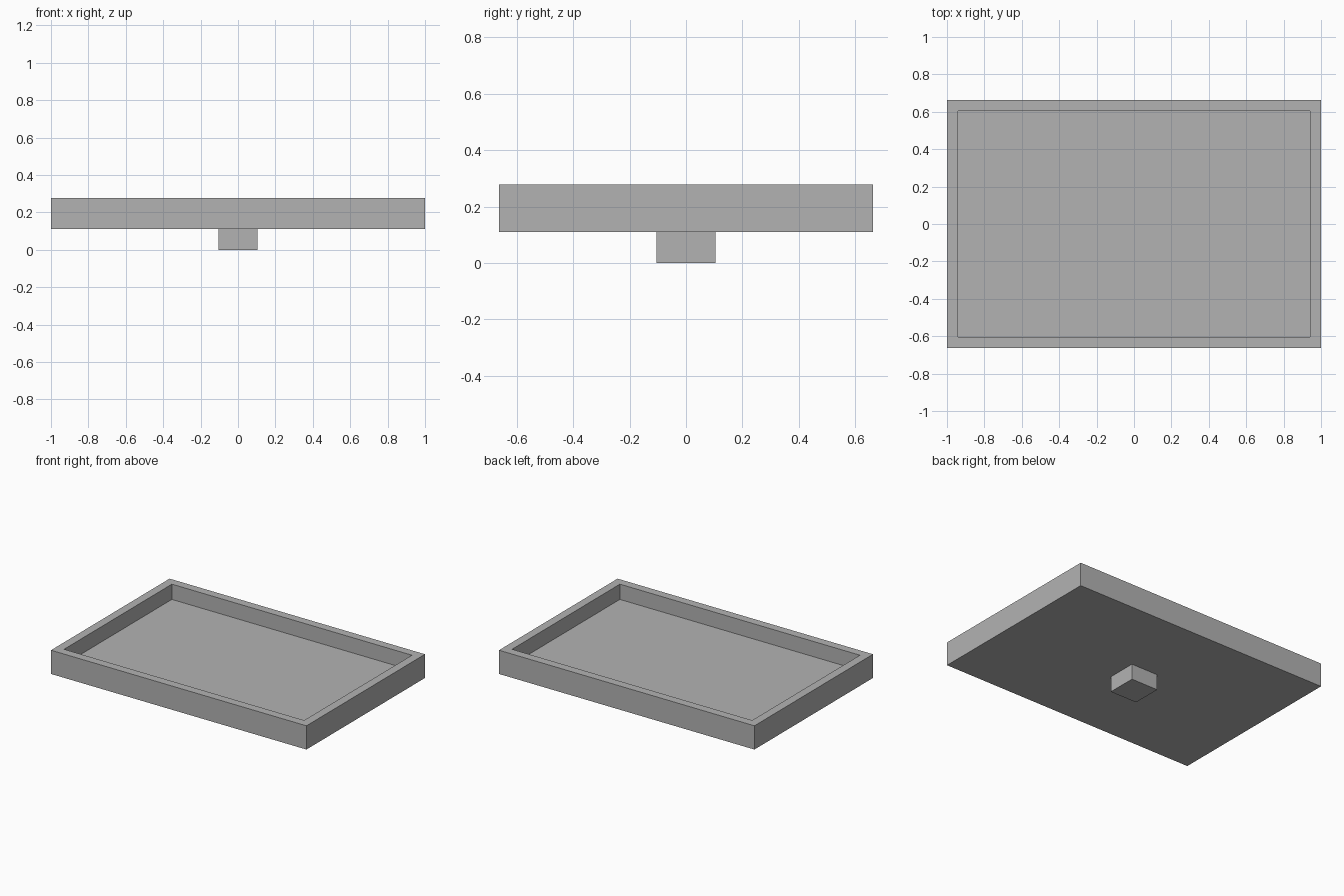
import bpy
import bmesh
from mathutils import Matrix

if "Cube" in bpy.data.objects:
    bpy.data.objects.remove(bpy.data.objects["Cube"])

HALF_X, HALF_Y = 1.0, 0.663      # outer half sizes of the tray
BASE_Z, TOP_Z = 0.11, 0.278      # underside and rim heights
WALL = 0.06                      # wall and floor thickness
PEG = 0.21                       # peg width

grey = bpy.data.materials.new("grey")
grey.diffuse_color = (0.45, 0.45, 0.45, 1)
grey.use_nodes = True
grey.node_tree.nodes["Principled BSDF"].inputs["Base Color"].default_value = grey.diffuse_color


def box(bm, size, z0):
    """Add a box centred in x and y, standing on z0."""
    place = Matrix.Translation((0, 0, z0 + size[2] / 2)) @ Matrix.Diagonal((*size, 1))
    bmesh.ops.create_cube(bm, size=1, matrix=place)


def finish(bm, name):
    bmesh.ops.recalc_face_normals(bm, faces=bm.faces)
    mesh = bpy.data.meshes.new(name)
    bm.to_mesh(mesh)
    bm.free()
    mesh.materials.append(grey)
    obj = bpy.data.objects.new(name, mesh)
    bpy.context.collection.objects.link(obj)
    return obj


# Tray: a slab whose top is inset to a rim and sunk to the floor
bm = bmesh.new()
box(bm, (2 * HALF_X, 2 * HALF_Y, TOP_Z - BASE_Z), BASE_Z)
bm.normal_update()
top = max(bm.faces, key=lambda f: f.calc_center_median().z)
bmesh.ops.inset_region(bm, faces=[top], thickness=WALL, use_even_offset=True)
floor = bmesh.ops.extrude_discrete_faces(bm, faces=[top])["faces"][0]
for v in floor.verts:
    v.co.z = BASE_Z + WALL
finish(bm, "tray")

# Square peg under the middle of the tray
bm = bmesh.new()
box(bm, (PEG, PEG, BASE_Z), 0)
finish(bm, "peg")
